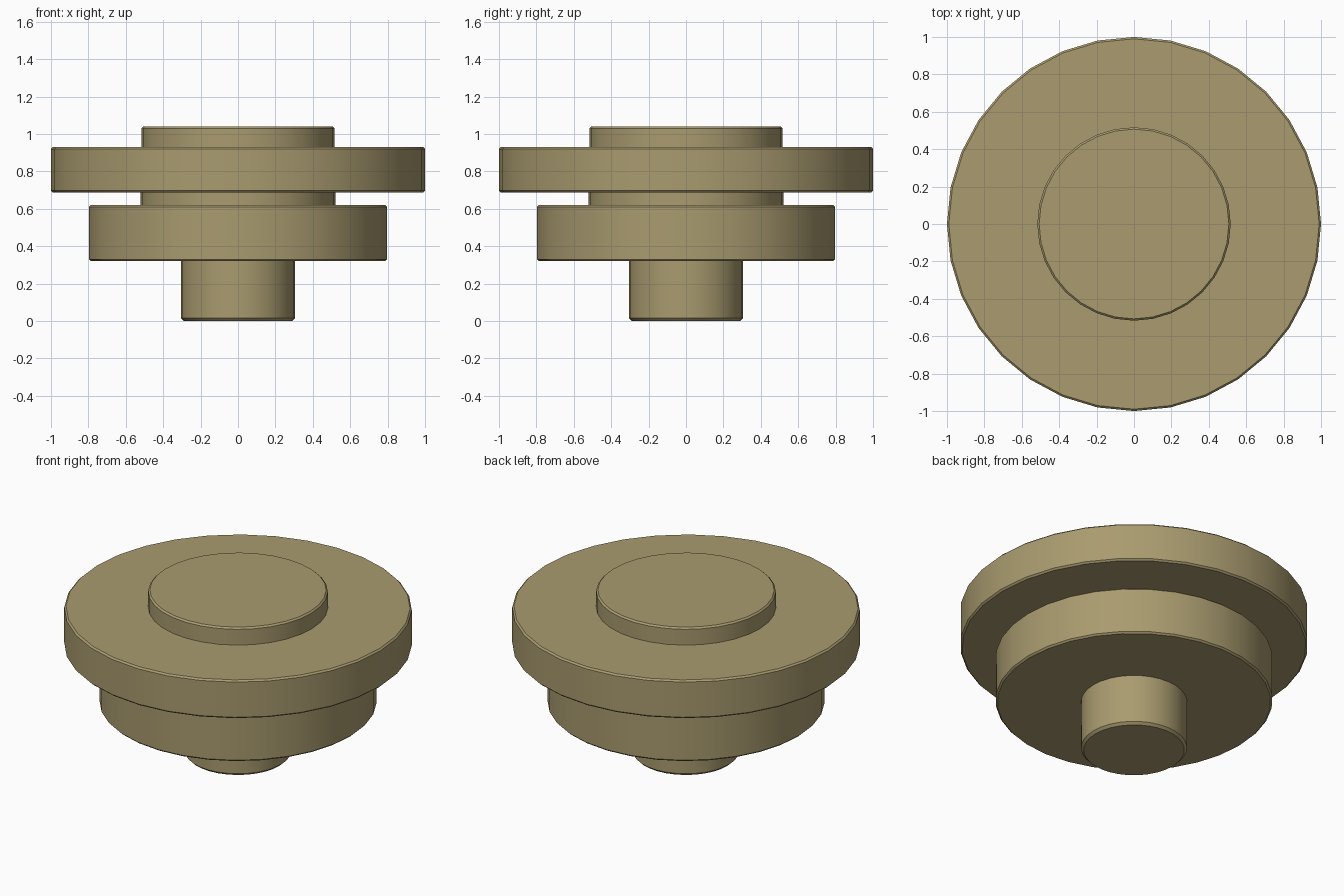
import bpy, bmesh, math

if "Cube" in bpy.data.objects:
    bpy.data.objects.remove(bpy.data.objects["Cube"])

SIDES = 32
BEVEL = 0.01

# Stacked sections from the bottom: radius, bottom z, top z, bevel bottom, bevel top
sections = [
    (0.305, 0.00, 0.32, 0.015, 0),      # pin
    (0.797, 0.32, 0.62, BEVEL, BEVEL),  # lower disc
    (0.520, 0.62, 0.687, 0, 0),         # neck
    (1.000, 0.687, 0.93, BEVEL, BEVEL), # upper disc
    (0.517, 0.93, 1.04, 0, BEVEL),      # cap
]

# Half outline with chamfered rims
profile = [(0, 0)]
for r, z0, z1, b0, b1 in sections:
    profile += [(r - b0, z0), (r, z0 + b0)] if b0 else [(r, z0)]
    profile += [(r, z1 - b1), (r - b1, z1)] if b1 else [(r, z1)]
profile.append((0, sections[-1][2]))

# Revolve the outline into one closed body
bm = bmesh.new()
verts = [bm.verts.new((r, 0, z)) for r, z in profile]
edges = [bm.edges.new(pair) for pair in zip(verts, verts[1:])]
bmesh.ops.spin(bm, geom=verts + edges, cent=(0, 0, 0), axis=(0, 0, 1),
               angle=math.tau, steps=SIDES)
bmesh.ops.remove_doubles(bm, verts=bm.verts[:], dist=0.0005)
bmesh.ops.recalc_face_normals(bm, faces=bm.faces[:])
mesh = bpy.data.meshes.new("stepped_knob")
bm.to_mesh(mesh)
bm.free()

knob = bpy.data.objects.new("stepped_knob", mesh)
bpy.context.collection.objects.link(knob)

# Tan finish
mat = bpy.data.materials.new("tan")
mat.diffuse_color = (0.40, 0.33, 0.16, 1)
mat.use_nodes = True
mat.node_tree.nodes["Principled BSDF"].inputs["Base Color"].default_value = mat.diffuse_color
mesh.materials.append(mat)

# Smooth round walls, crisp rims
bpy.context.view_layer.objects.active = knob
knob.select_set(True)
bpy.ops.object.shade_smooth_by_angle(angle=math.radians(30))
